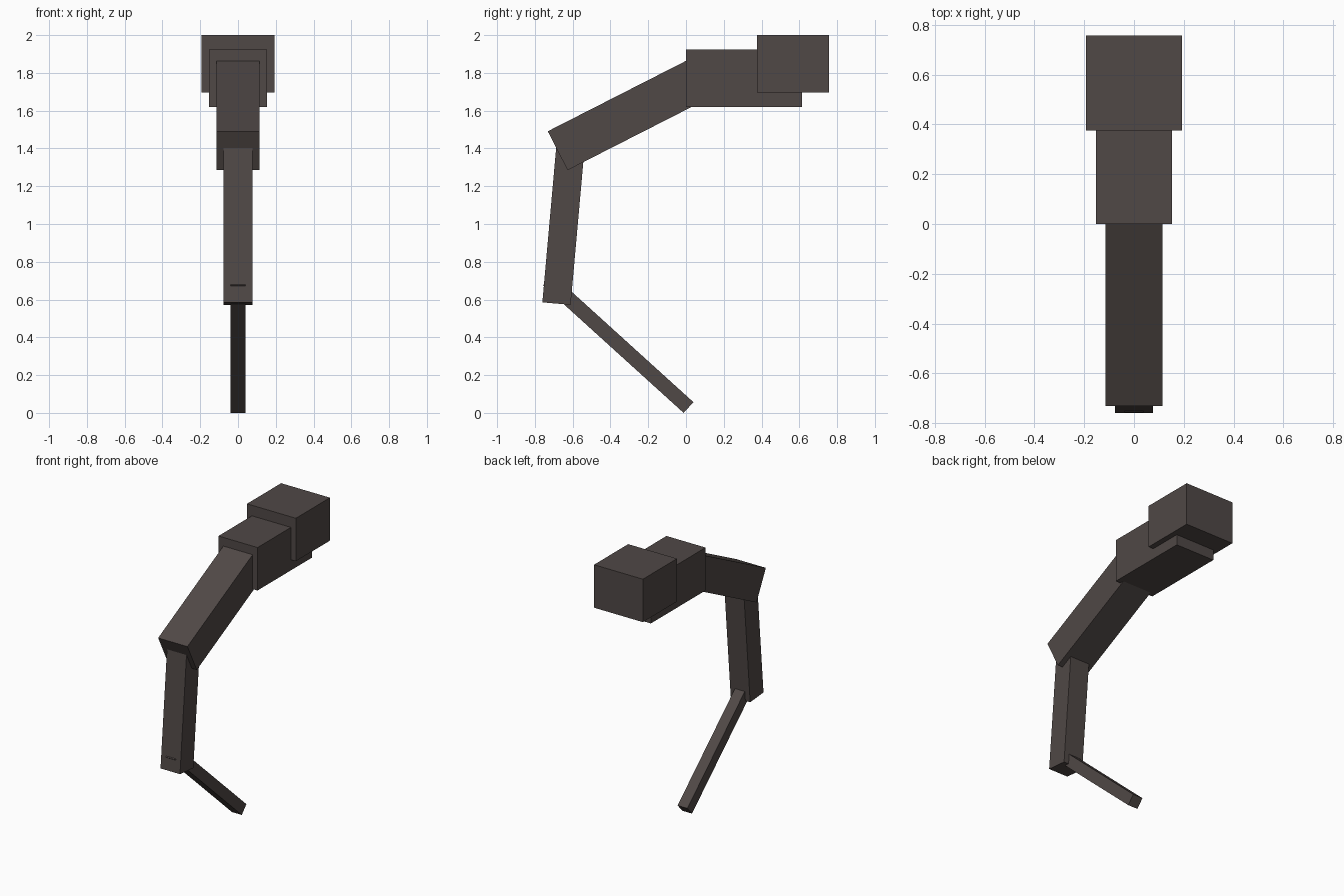
import bpy
import math
from mathutils import Matrix, Vector

if "Cube" in bpy.data.objects:
    bpy.data.objects.remove(bpy.data.objects["Cube"])

mat = bpy.data.materials.new("dark brown grey")
mat.diffuse_color = (0.080, 0.065, 0.061, 1)
mat.use_nodes = True
mat.node_tree.nodes["Principled BSDF"].inputs["Base Color"].default_value = mat.diffuse_color


def box(name, corner, length, thick, width, angle):
    """Box centred on x = 0: corner is its (y, z) start, angle tilts its length from +y to +z."""
    a = math.radians(angle)
    along = Vector((0, math.cos(a), math.sin(a)))
    up = Vector((0, -math.sin(a), math.cos(a)))
    bpy.ops.mesh.primitive_cube_add(size=1)
    ob = bpy.context.object
    ob.name = name
    centre = Vector((0, *corner)) + along * length / 2 + up * thick / 2
    ob.data.transform(Matrix.Translation(centre) @ Matrix.Rotation(a, 4, 'X')
                      @ Matrix.Diagonal((width, length, thick, 1)))
    ob.data.materials.append(mat)
    return ob


# Level root blocks
box("base_block", (0.375, 1.695), 0.383, 0.305, 0.384, 0)
box("second_block", (0.0, 1.62), 0.613, 0.305, 0.307, 0)
# Tilted, tapering segments, from the root to the tip
box("upper_segment", (-0.627, 1.285), 0.92, 0.231, 0.23, 27)
box("middle_segment", (-0.611, 0.572), 0.92, 0.15, 0.153, 84.9)
box("tip_segment", (-0.757, 0.675), 1.005, 0.077, 0.077, -42.2)
